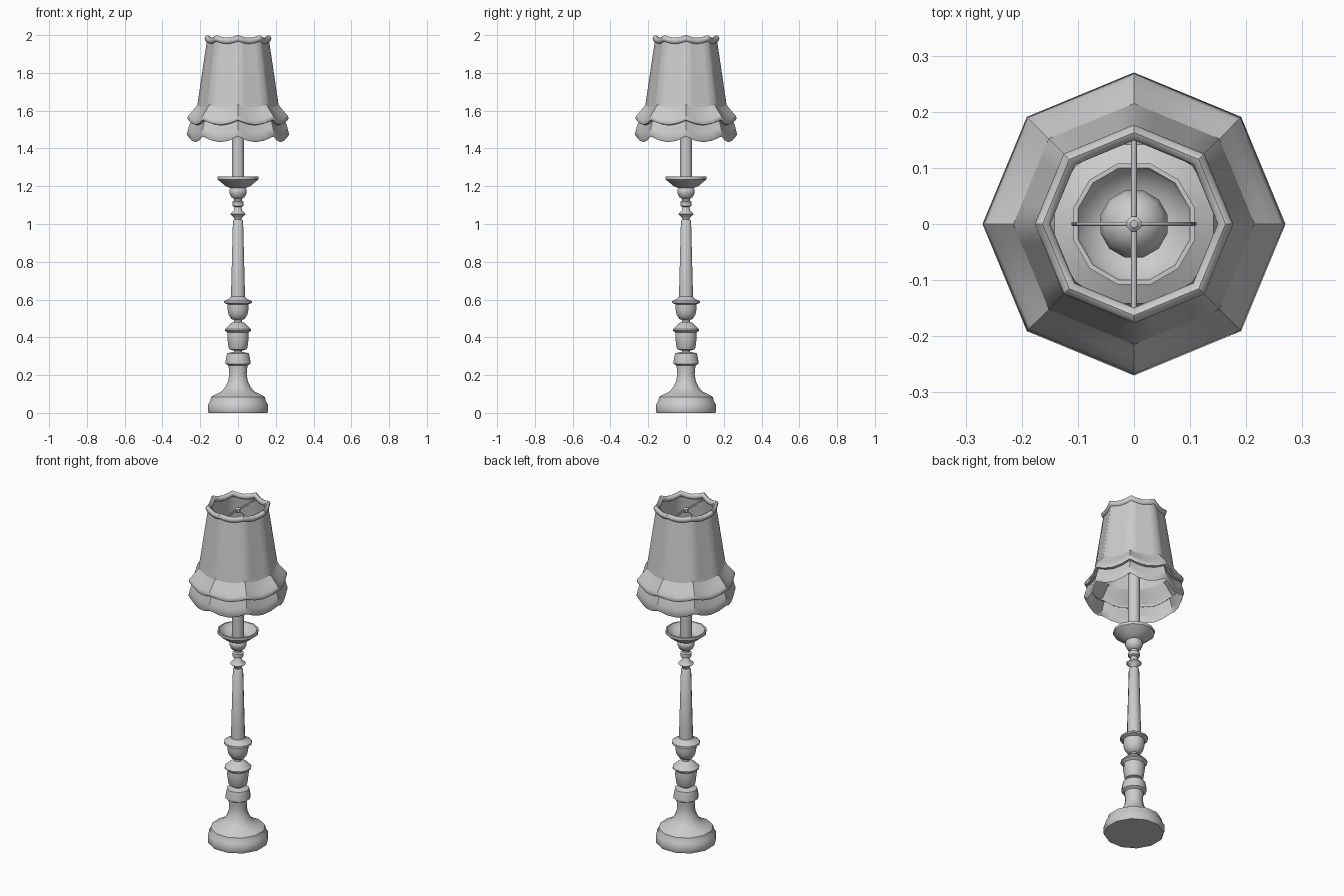
import bpy, bmesh, math
from mathutils import Vector

if "Cube" in bpy.data.objects:
    bpy.data.objects.remove(bpy.data.objects["Cube"])


def finish(name, bm, angle=40):
    bmesh.ops.remove_doubles(bm, verts=bm.verts, dist=1e-5)
    me = bpy.data.meshes.new(name)
    bm.to_mesh(me)
    bm.free()
    ob = bpy.data.objects.new(name, me)
    bpy.context.collection.objects.link(ob)
    bpy.ops.object.select_all(action='DESELECT')
    ob.select_set(True)
    bpy.context.view_layer.objects.active = ob
    bpy.ops.object.shade_smooth_by_angle(angle=math.radians(angle))
    return ob


def loft(bm, rings, closed=False):
    """Quads between successive closed rings of points."""
    vs = [[bm.verts.new(p) for p in ring] for ring in rings]
    n = len(vs[0])
    pairs = list(zip(vs, vs[1:])) + ([(vs[-1], vs[0])] if closed else [])
    for a, b in pairs:
        for i in range(n):
            j = (i + 1) % n
            bm.faces.new((a[i], a[j], b[j], b[i]))
    return vs


def lathe(name, profile, n=12):
    """Capped turning; radii are measured to the flats."""
    bm = bmesh.new()
    k = 1 / math.cos(math.pi / n)
    vs = loft(bm, [[(r * k * math.cos((i + .5) * math.tau / n),
                     r * k * math.sin((i + .5) * math.tau / n), z)
                    for i in range(n)] for r, z in profile])
    bm.faces.new(vs[0][::-1])
    bm.faces.new(vs[-1])
    return finish(name, bm)


def octagon(r, z, dip, sub=4):
    """Octagon with scalloped height: each side sags by dip in its middle."""
    pts = []
    for s in range(8):
        a, b = (Vector((r * math.cos(t), r * math.sin(t), z))
                for t in (s * math.pi / 4, (s + 1) * math.pi / 4))
        for i in range(sub):
            p = a.lerp(b, i / sub)
            p.z -= dip * math.sin(math.pi * i / sub)
            pts.append(p)
    return pts


def shade_part(name, rows, closed=False):
    bm = bmesh.new()
    loft(bm, [octagon(*row) for row in rows], closed)
    bmesh.ops.recalc_face_normals(bm, faces=bm.faces)
    return finish(name, bm, 50)


def rod(name, pts, radius):
    cu = bpy.data.curves.new(name, 'CURVE')
    cu.dimensions = '3D'
    cu.bevel_depth = radius
    cu.bevel_resolution = 1
    cu.use_fill_caps = True
    sp = cu.splines.new('POLY')
    sp.points.add(len(pts) - 1)
    for q, p in zip(sp.points, pts):
        q.co = (*p, 1)
    ob = bpy.data.objects.new(name, cu)
    bpy.context.collection.objects.link(ob)


# Turned foot
lathe("base", [(.155, 0), (.159, .008), (.158, .045), (.148, .06), (.142, .085),
               (.115, .1), (.085, .115), (.065, .14), (.052, .17), (.046, .205),
               (.05, .25), (.066, .26), (.065, .28), (.058, .315), (.03, .322)])

# Two urns
lathe("lower_urn", [(.022, .315), (.022, .33), (.045, .336), (.05, .345),
                    (.057, .40), (.056, .425), (.07, .436), (.07, .443),
                    (.036, .475), (.025, .48)])
lathe("upper_urn", [(.022, .475), (.022, .492), (.035, .497), (.05, .52),
                    (.055, .545), (.056, .575), (.074, .582), (.073, .592),
                    (.045, .605), (.037, .615)])

# Tapered column with collars
lathe("column", [(.037, .61), (.036, .66), (.027, 1.015), (.019, 1.025),
                 (.022, 1.035), (.041, 1.052), (.022, 1.072), (.018, 1.09),
                 (.03, 1.096), (.03, 1.117), (.02, 1.122), (.021, 1.135)])

# Drip dish
lathe("dish", [(.02, 1.132), (.036, 1.143), (.046, 1.165), (.046, 1.182),
               (.04, 1.19), (.065, 1.2), (.108, 1.236), (.108, 1.252),
               (.1, 1.252), (.095, 1.24), (.06, 1.215), (.03, 1.21)])

# Candle tube, socket and bulb
lathe("candle_tube", [(.032, 1.2), (.032, 1.6)])
lathe("socket", [(.024, 1.595), (.024, 1.67)])
lathe("bulb", [(.02, 1.665), (.03, 1.69), (.052, 1.73), (.06, 1.765),
               (.052, 1.797), (.03, 1.82), (.008, 1.827)])

# Shade panels, flared hem band and scalloped skirt: (radius, z, dip)
shade_part("shade_panels", [(.164, 1.975, .014), (.19, 1.8, .006), (.215, 1.63, .012)])
shade_part("hem_band", [(.212, 1.635, .012), (.24, 1.6, .022), (.262, 1.575, .025),
                        (.268, 1.562, .025), (.264, 1.55, .025), (.248, 1.547, .025)])
shade_part("skirt", [(.248, 1.552, .025), (.262, 1.51, .03), (.27, 1.475, .033),
                     (.264, 1.463, .03)])

# Rounded top rim
shade_part("top_rim", [(.163 + .014 * math.cos(a), 1.983 + .017 * math.sin(a), .014)
                       for a in [i * math.tau / 8 for i in range(8)]], True)

# Harp, cross bar and finial holding the shade
half = [(.03, 1.6), (.065, 1.605), (.095, 1.66), (.108, 1.74), (.1, 1.83),
        (.07, 1.9), (.03, 1.945), (0, 1.952)]
rod("harp", [(x, 0, z) for x, z in half] + [(-x, 0, z) for x, z in half[-2::-1]], .004)
rod("harp_saddle", [(-.03, 0, 1.6), (.03, 0, 1.6)], .005)
rod("cross_bar", [(0, -.16, 1.96), (0, .16, 1.96)], .005)
lathe("finial", [(.008, 1.945), (.013, 1.95), (.013, 1.968), (.006, 1.975)], 8)
